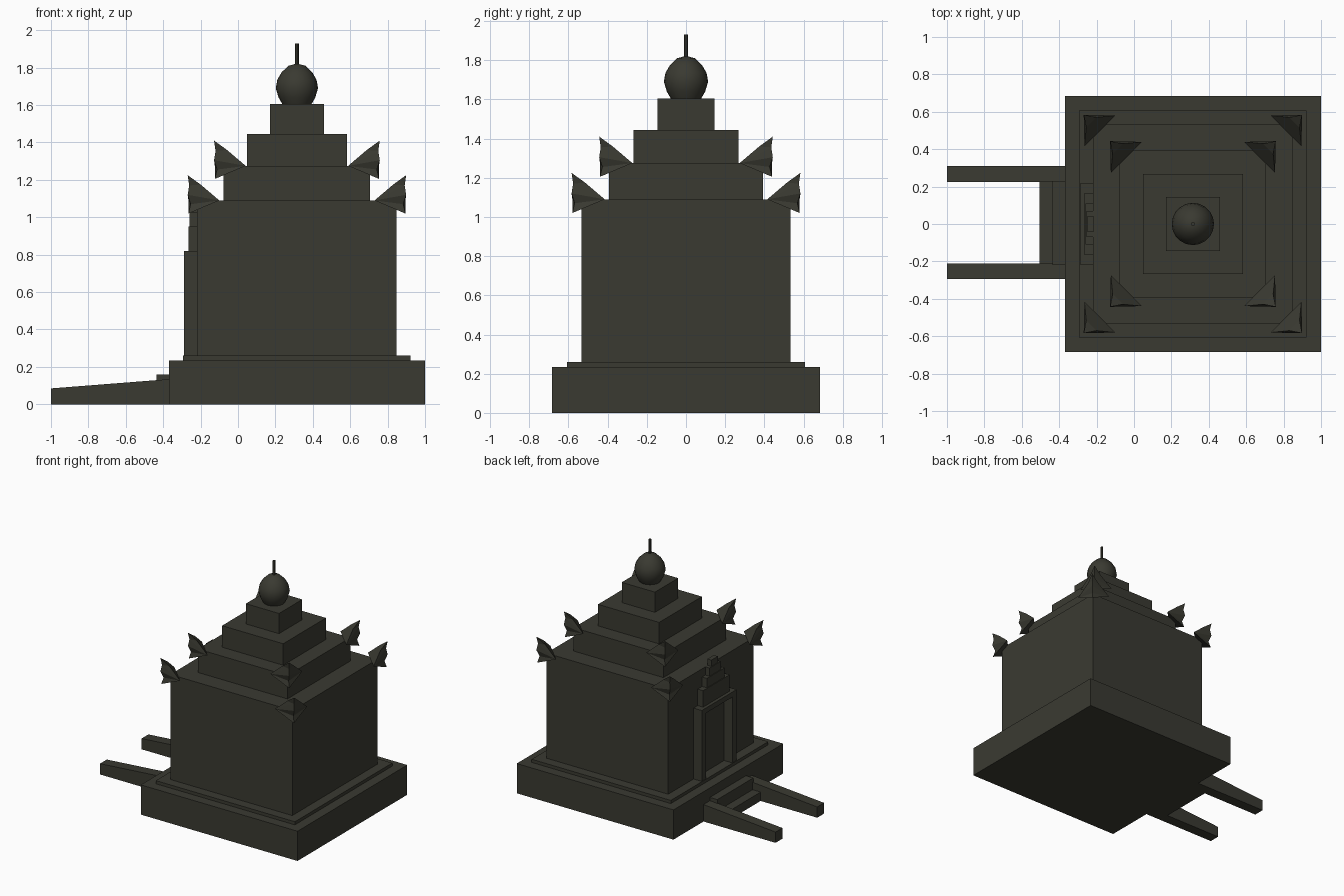
import bpy, bmesh, math
from mathutils import Vector

old = bpy.data.objects.get("Cube")
if old:
    bpy.data.objects.remove(old, do_unlink=True)

stone = bpy.data.materials.new("dark_stone")
stone.use_nodes = True
colour = (0.042, 0.042, 0.031, 1)
stone.diffuse_color = colour
stone.node_tree.nodes["Principled BSDF"].inputs["Base Color"].default_value = colour

CX = 0.315  # centre of the tower


def finish(name, bm):
    bmesh.ops.recalc_face_normals(bm, faces=bm.faces)
    mesh = bpy.data.meshes.new(name)
    bm.to_mesh(mesh)
    bm.free()
    mesh.materials.append(stone)
    obj = bpy.data.objects.new(name, mesh)
    bpy.context.collection.objects.link(obj)
    return obj


def box(name, x, y, z):
    bm = bmesh.new()
    bmesh.ops.create_cube(bm, size=1)
    for v in bm.verts:
        v.co = Vector([r[0] + (c + 0.5) * (r[1] - r[0]) for c, r in zip(v.co, (x, y, z))])
    return finish(name, bm)


def tier(name, half, low, high):
    return box(name, (CX - half, CX + half), (-half, half), (low, high))


def lathe(name, profile, sides):
    bm = bmesh.new()
    verts = [bm.verts.new((r, 0, z)) for r, z in profile]
    edges = [bm.edges.new(pair) for pair in zip(verts, verts[1:])]
    bmesh.ops.spin(bm, geom=verts + edges, cent=(0, 0, 0), axis=(0, 0, 1),
                   angle=math.tau, steps=sides)
    bmesh.ops.remove_doubles(bm, verts=bm.verts, dist=0.0005)
    obj = finish(name, bm)
    obj.location.x = CX
    return obj


# Plinth, hall and stepped roof
tier("plinth", 0.685, 0, 0.235)
tier("plinth_step", 0.608, 0.235, 0.26)
tier("hall", 0.533, 0.26, 1.09)
tier("roof_lower", 0.392, 1.09, 1.275)
tier("roof_middle", 0.267, 1.275, 1.445)
tier("roof_upper", 0.145, 1.445, 1.605)

# Bulb finial and spire
bulb = lathe("finial_bulb", [(0, 1.6), (0.075, 1.6), (0.098, 1.64), (0.113, 1.69),
                             (0.105, 1.735), (0.082, 1.775), (0.045, 1.81), (0, 1.822)], 20)
bpy.ops.object.select_all(action="DESELECT")
bulb.select_set(True)
bpy.context.view_layer.objects.active = bulb
bpy.ops.object.shade_smooth_by_angle(angle=math.radians(35))
lathe("finial_spire", [(0, 1.8), (0.01, 1.8), (0.01, 1.93), (0, 1.93)], 8)


def flame(name, half, roof, sx, sy):
    """Flared corner ornament: wavy outer ridge tapering along both eaves."""
    out, leg = half + 0.047, 0.165
    ridge = [(0, -0.07), (0.012, -0.02), (-0.004, 0.03), (0.004, 0.08), (-0.004, 0.135)]
    bm = bmesh.new()

    def point(dx, dy, dz):
        return bm.verts.new((CX + sx * (out - dx), sy * (out - dy), roof + dz))

    outer = [point(d, d, z) for d, z in ridge]
    tip_x, tip_y = point(leg, 0, 0), point(0, leg, 0)
    hump_x, hump_y = point(0.065, 0.01, 0.085), point(0.01, 0.065, 0.085)
    for tip, hump in ((tip_x, hump_x), (tip_y, hump_y)):
        for a, b in zip(outer[:3], outer[1:4]):
            bm.faces.new((tip, a, b))
        bm.faces.new((tip, outer[3], hump))
        bm.faces.new((hump, outer[3], outer[4]))
    bm.faces.new((outer[4], hump_x, hump_y))
    bm.faces.new((hump_x, tip_x, tip_y, hump_y))
    bm.faces.new((outer[0], tip_x, tip_y))
    finish(name, bm)


# Corner ornaments on the two lower eaves
for level, half, roof in (("hall", 0.533, 1.09), ("roof", 0.392, 1.275)):
    for side, sx in (("left", 1), ("right", -1)):
        for end, sy in (("front", -1), ("back", 1)):
            flame(f"{level}_ornament_{end}_{side}", half, roof, sx, sy)

# Doorway with stepped gable
wall = CX - 0.53
for side, s in (("front", -1), ("back", 1)):
    box("door_post_" + side, (-0.29, wall), sorted((s * 0.165, s * 0.217)), (0.25, 0.785))
box("door_lintel", (-0.29, wall), (-0.217, 0.217), (0.78, 0.82))
low = 0.82
for i, (half, high, x) in enumerate(((0.165, 0.95, -0.265), (0.11, 1.025, -0.26),
                                     (0.07, 1.09, -0.255), (0.04, 1.14, -0.25))):
    box(f"door_gable_{i + 1}", (x, wall), (-half, half), (low, high))
    low = high

# Entrance steps
box("step_lower", (-0.505, -0.36), (-0.22, 0.23), (0, 0.07))
box("step_upper", (-0.435, -0.36), (-0.22, 0.23), (0, 0.16))

# Sloping stair walls
for side, y0 in (("front", -0.295), ("back", 0.225)):
    rail = box("stair_wall_" + side, (-1, -0.36), (y0, y0 + 0.085), (0, 0.135))
    for v in rail.data.vertices:
        if v.co.x < -0.9 and v.co.z > 0.1:
            v.co.z = 0.085
